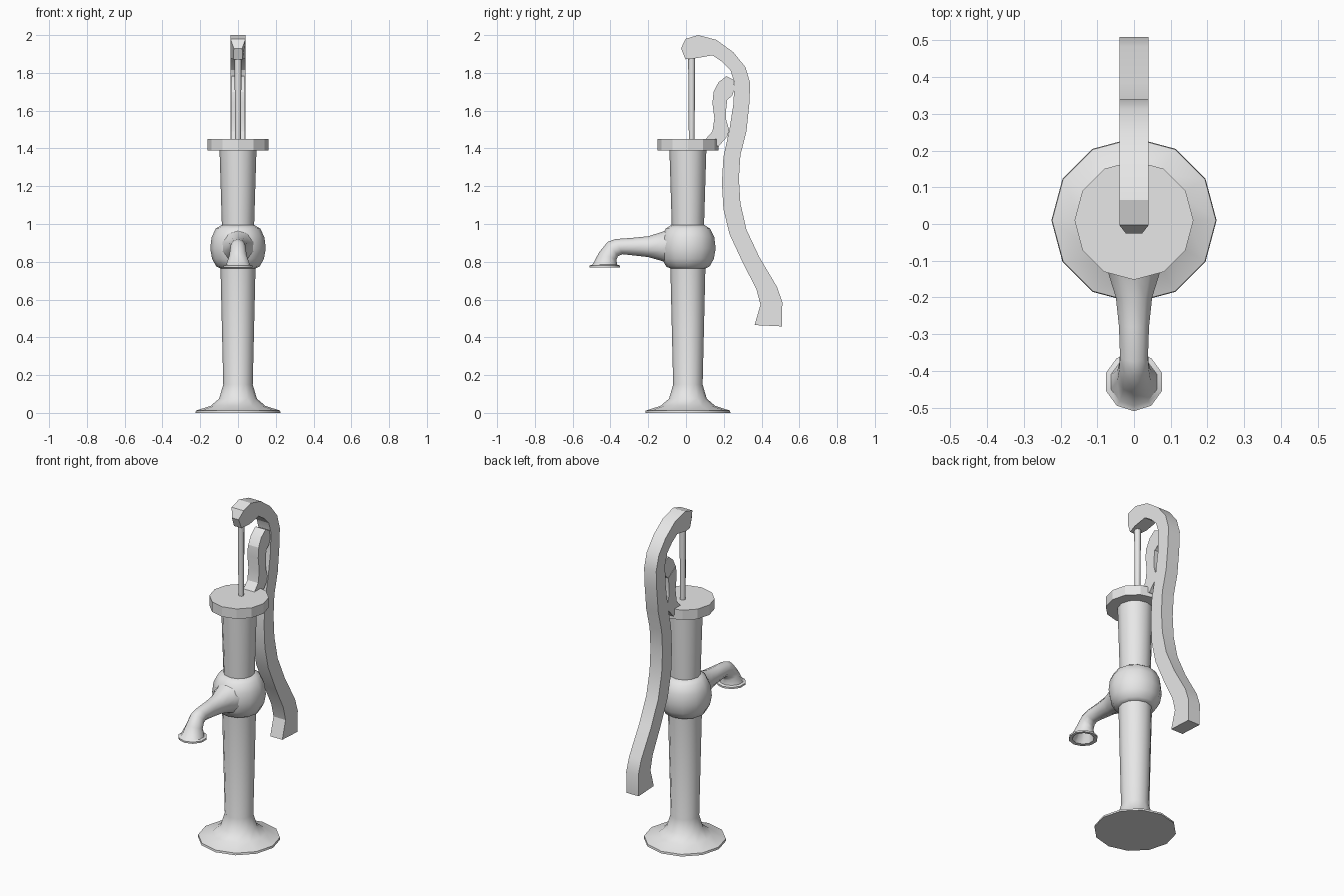
import bpy, bmesh, math
from mathutils import Vector

cube = bpy.data.objects.get("Cube")
if cube:
    bpy.data.objects.remove(cube, do_unlink=True)

iron = bpy.data.materials.new("grey_iron")
iron.use_nodes = True
grey = (0.8, 0.8, 0.8, 1)
iron.diffuse_color = grey
iron.node_tree.nodes["Principled BSDF"].inputs["Base Color"].default_value = grey
AXIS_Y = 0.01


def finish(name, bm, smooth=None):
    bmesh.ops.recalc_face_normals(bm, faces=bm.faces)
    mesh = bpy.data.meshes.new(name)
    bm.to_mesh(mesh)
    bm.free()
    mesh.materials.append(iron)
    obj = bpy.data.objects.new(name, mesh)
    bpy.context.collection.objects.link(obj)
    if smooth:
        bpy.ops.object.select_all(action='DESELECT')
        obj.select_set(True)
        bpy.context.view_layer.objects.active = obj
        bpy.ops.object.shade_smooth_by_angle(angle=math.radians(smooth))
    return obj


def loft(name, rings, smooth=None):
    """Skin a list of point rings and close both ends."""
    bm = bmesh.new()
    loops = [[bm.verts.new(p) for p in ring] for ring in rings]
    n = len(loops[0])
    for a, b in zip(loops, loops[1:]):
        for i in range(n):
            j = (i + 1) % n
            bm.faces.new((a[i], a[j], b[j], b[i]))
    bm.faces.new(loops[0])
    bm.faces.new(loops[-1])
    return finish(name, bm, smooth)


def turned(name, profile, sides=12, y=AXIS_Y, smooth=None):
    """Turn a (radius, z) profile about a vertical axis."""
    angles = [math.tau * i / sides for i in range(sides)]
    rings = [[(r * math.cos(a), y + r * math.sin(a), z) for a in angles]
             for r, z in profile]
    return loft(name, rings, smooth)


def slab(name, outline, half, narrow=None):
    """Extrude a (y, z) outline sideways; narrow maps point index to half width."""
    narrow = narrow or {}
    rings = [[(s * narrow.get(i, half), y, z) for i, (y, z) in enumerate(outline)]
             for s in (-1, 1)]
    return loft(name, rings, 25)


# Pump body
turned("base_and_lower_column",
       [(0.225, 0), (0.223, 0.012), (0.145, 0.037), (0.1, 0.075),
        (0.078, 0.15), (0.093, 0.78)], smooth=40)
turned("upper_column", [(0.085, 0.98), (0.098, 1.4)], smooth=40)
turned("valve_chamber",
       [(0.09, 0.763), (0.115, 0.775), (0.137, 0.815), (0.147, 0.87),
        (0.14, 0.93), (0.118, 0.975), (0.087, 0.995)], smooth=40)
turned("top_cap", [(0.162, 1.39), (0.162, 1.45)])
turned("piston_rod", [(0.015, 1.44), (0.019, 1.93)], sides=8, y=0.03, smooth=50)

# Spout: each section gives its upper point, lower point and half width
sections = [
    ((-0.06, 0.985), (-0.06, 0.77), 0.105),
    ((-0.13, 0.957), (-0.13, 0.805), 0.075),
    ((-0.2, 0.935), (-0.2, 0.825), 0.052),
    ((-0.28, 0.927), (-0.28, 0.834), 0.043),
    ((-0.375, 0.92), (-0.335, 0.84), 0.04),
    ((-0.415, 0.905), (-0.36, 0.83), 0.042),
    ((-0.46, 0.85), (-0.368, 0.81), 0.048),
    ((-0.495, 0.785), (-0.365, 0.785), 0.066),
    ((-0.51, 0.78), (-0.35, 0.78), 0.08),
    ((-0.51, 0.77), (-0.35, 0.77), 0.08),
    ((-0.49, 0.772), (-0.37, 0.772), 0.06),
    ((-0.445, 0.84), (-0.385, 0.815), 0.036),
    ((-0.4, 0.885), (-0.37, 0.84), 0.03),
]
rings = []
for top, bottom, width in sections:
    top, bottom = Vector((0, *top)), Vector((0, *bottom))
    mid, arm = (top + bottom) / 2, (top - bottom) / 2
    rings.append([mid + arm * math.cos(a) + Vector((width * math.sin(a), 0, 0))
                  for a in (math.tau * i / 10 for i in range(10))])
loft("spout", rings, 45)

# Pump handle, with a narrowed nose over the rod
handle = [
    (-0.026, 1.93), (-0.003, 1.98), (0.065, 2.0), (0.16, 1.975), (0.25, 1.91),
    (0.315, 1.83), (0.34, 1.745), (0.335, 1.635), (0.32, 1.49), (0.288, 1.365),
    (0.28, 1.24), (0.288, 1.11), (0.32, 0.97), (0.388, 0.825), (0.483, 0.665),
    (0.51, 0.585), (0.507, 0.458), (0.363, 0.465), (0.394, 0.572), (0.373, 0.655),
    (0.304, 0.788), (0.23, 0.947), (0.198, 1.08), (0.19, 1.22), (0.198, 1.355),
    (0.23, 1.5), (0.251, 1.635), (0.256, 1.75), (0.235, 1.815), (0.19, 1.86),
    (0.14, 1.893), (0.055, 1.878), (-0.003, 1.872)]
slab("handle", handle, 0.04, {0: 0.022, len(handle) - 1: 0.025})

# Pivot bracket standing on the cap's rear edge
slab("pivot_bracket", [
    (0.1, 1.445), (0.14, 1.49), (0.15, 1.56), (0.14, 1.64), (0.146, 1.7),
    (0.176, 1.682), (0.218, 1.656), (0.212, 1.6), (0.213, 1.55), (0.228, 1.5),
    (0.22, 1.465), (0.172, 1.41), (0.15, 1.42)], 0.036)
slab("bracket_knuckle", [
    (0.146, 1.7), (0.172, 1.75), (0.214, 1.783), (0.25, 1.765), (0.256, 1.715),
    (0.245, 1.68), (0.218, 1.656), (0.176, 1.682)], 0.034)
